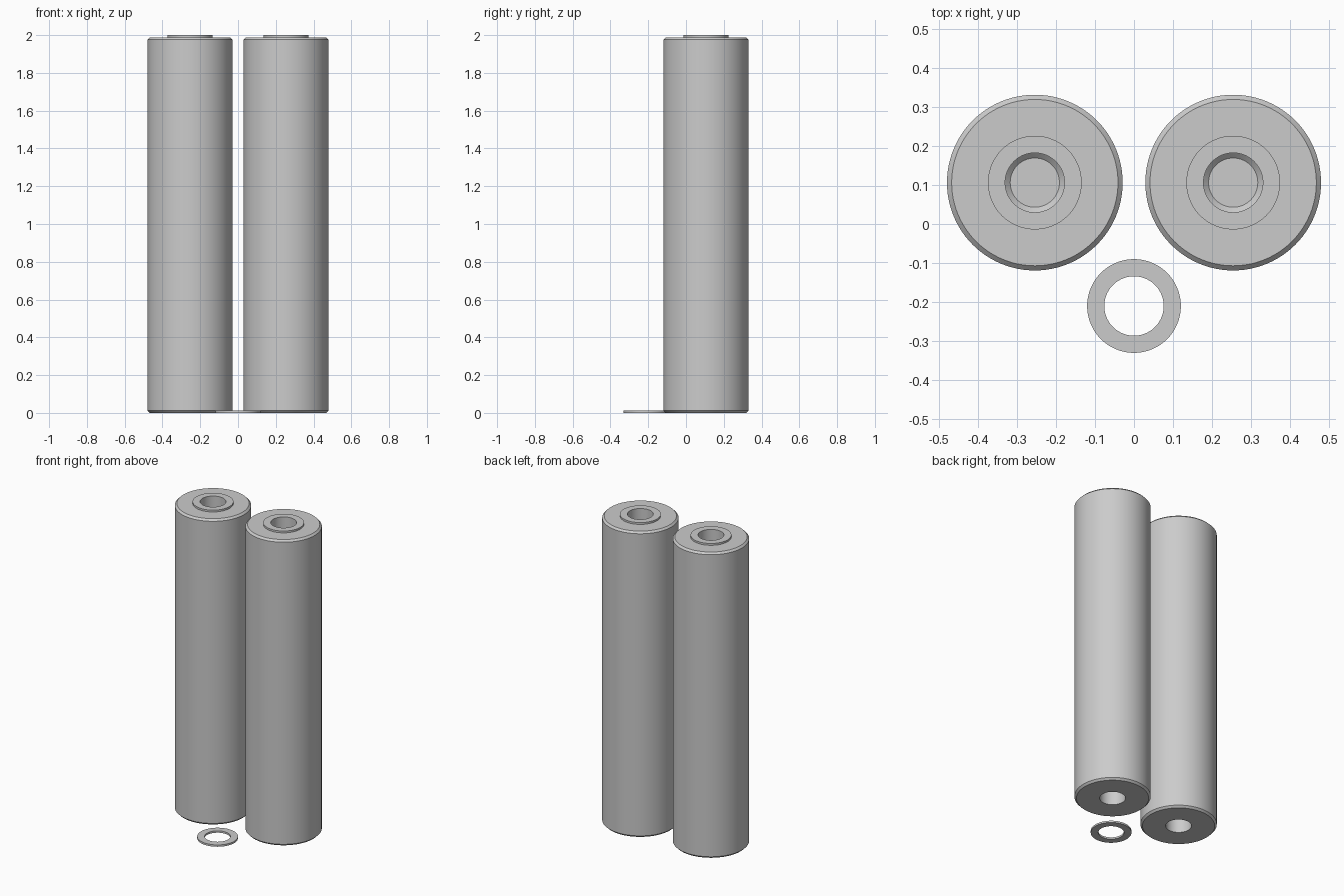
import bpy
import math

cube = bpy.data.objects.get("Cube")
if cube:
    bpy.data.objects.remove(cube, do_unlink=True)

SEGMENTS = 96
BODY_R, BOSS_R, BORE_R, CORE_R = 0.225, 0.12, 0.076, 0.063
BODY_TOP, TOP, BEVEL, DEPTH = 1.988, 2.0, 0.012, 0.3

# Plain grey material
grey = bpy.data.materials.new("plain grey")
grey.use_nodes = True
colour = (0.6, 0.6, 0.6, 1)
grey.diffuse_color = colour
grey.node_tree.nodes["Principled BSDF"].inputs["Base Color"].default_value = colour


def lathe(name, profile, location, closed=False):
    """Revolve an (r, z) profile, listed outside first from bottom to top."""
    verts, rings = [], []
    for r, z in profile:
        start = len(verts)
        count = SEGMENTS if r > 0 else 1
        for i in range(count):
            a = math.tau * i / SEGMENTS
            verts.append((r * math.cos(a), r * math.sin(a), z))
        rings.append([start + i % count for i in range(SEGMENTS)])
    if closed:
        rings.append(rings[0])
    faces = []
    for low, high in zip(rings, rings[1:]):
        for i in range(SEGMENTS):
            j = (i + 1) % SEGMENTS
            face = [low[i], low[j], high[j], high[i]]
            faces.append(list(dict.fromkeys(face)))
    mesh = bpy.data.meshes.new(name)
    mesh.from_pydata(verts, [], faces)
    mesh.materials.append(grey)
    obj = bpy.data.objects.new(name, mesh)
    obj.location = location
    bpy.context.collection.objects.link(obj)
    bpy.ops.object.select_all(action='DESELECT')
    bpy.context.view_layer.objects.active = obj
    obj.select_set(True)
    bpy.ops.object.shade_smooth_by_angle(angle=math.radians(30))
    return obj


# Bevelled roller with a raised boss and a blind bore at each end
roller_profile = [
    (0, DEPTH),
    (CORE_R, DEPTH),
    (BORE_R, DEPTH - BEVEL),
    (BORE_R, 0),
    (BODY_R - BEVEL, 0),
    (BODY_R, BEVEL),
    (BODY_R, BODY_TOP - BEVEL),
    (BODY_R - BEVEL, BODY_TOP),
    (BOSS_R, BODY_TOP),
    (BOSS_R, TOP),
    (BORE_R, TOP),
    (BORE_R, TOP - DEPTH + BEVEL),
    (CORE_R, TOP - DEPTH),
    (0, TOP - DEPTH),
]
for side, x in (("right", -0.254), ("left", 0.254)):
    lathe(side + "_roller", roller_profile, (x, 0.106, 0))

# Flat loose washer in front of the rollers
thickness = TOP - BODY_TOP
washer_profile = [
    (BORE_R, 0),
    (BOSS_R, 0),
    (BOSS_R, thickness),
    (BORE_R, thickness),
]
lathe("washer", washer_profile, (0, -0.21, 0), closed=True)
